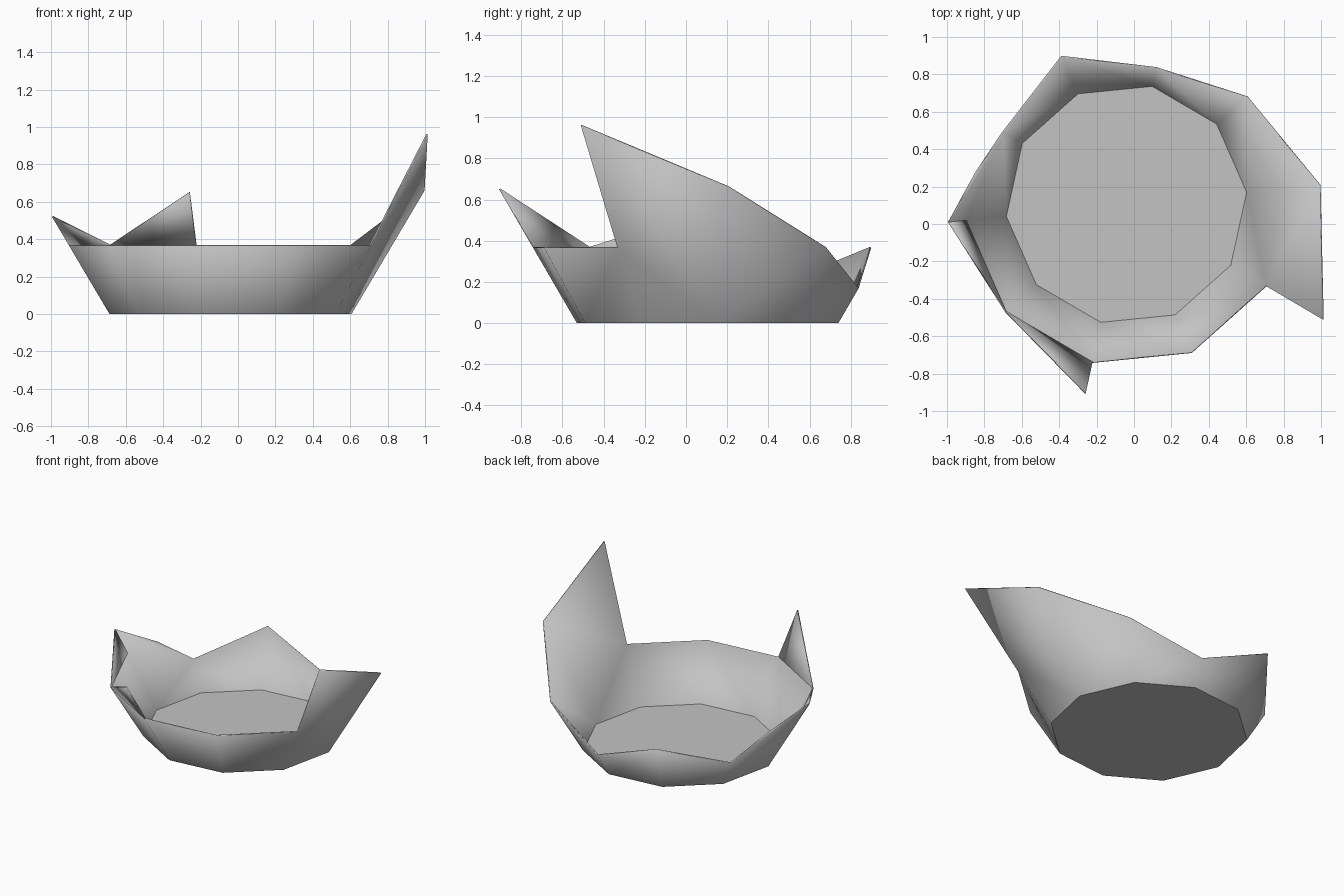
import bpy, bmesh, math
from mathutils import Vector

cube = bpy.data.objects.get("Cube")
if cube:
    bpy.data.objects.remove(cube)

SIDES = 10
CENTER = Vector((-0.04, 0.105, 0))
START = math.radians(5.7)
RIM = 0.366

grey = bpy.data.materials.new("stone_grey")
grey.use_nodes = True
colour = (0.55, 0.55, 0.55, 1)
grey.diffuse_color = colour
grey.node_tree.nodes["Principled BSDF"].inputs["Base Color"].default_value = colour


def cone_point(k, z):
    """Point on the flared wall at corner k (halves lie mid-facet)."""
    low = math.floor(k)
    def corner(i):
        a = START + i * math.tau / SIDES
        r = 0.65 + 0.595 * z
        return CENTER + Vector((r * math.cos(a), r * math.sin(a), z))
    return corner(low).lerp(corner(low + 1), k - low)


def build(name, polygons):
    """Weld polygons given as (corner, height) pairs into a thin shell."""
    bm = bmesh.new()
    verts = {}
    for poly in polygons:
        face = []
        for k, z in poly:
            key = (k % SIDES, z)
            if key not in verts:
                verts[key] = bm.verts.new(cone_point(*key))
            face.append(verts[key])
        bm.faces.new(face)
    mesh = bpy.data.meshes.new(name)
    bm.to_mesh(mesh)
    bm.free()
    mesh.materials.append(grey)
    obj = bpy.data.objects.new(name, mesh)
    bpy.context.collection.objects.link(obj)
    shell = obj.modifiers.new("thin_shell", 'SOLIDIFY')
    shell.thickness = 0.008
    shell.offset = -1
    bpy.ops.object.select_all(action='DESELECT')
    obj.select_set(True)
    bpy.context.view_layer.objects.active = obj
    bpy.ops.object.shade_smooth_by_angle(angle=math.radians(40))
    return obj


# Broken upper edge: heights at the start and end of each facet
heights = {0: (0.66, RIM), 1: (RIM, 0.17), 2: (0.17, RIM), 3: (RIM, 0.2)}
walls = []
for k in range(SIDES):
    a, b = heights.get(k, (RIM, RIM))
    poly = [(k, 0), (k + 1, 0), (k + 1, b), (k, a)]
    if k == 4:    # side point rising above the rim
        poly = [(4, 0), (5, 0), (5, RIM), (5, 0.52), (4.5, RIM), (4, 0.2)]
    elif k == 9:  # tallest point
        poly = [(9, 0), (10, 0), (10, 0.66), (9, 0.96), (9, RIM)]
    walls.append(poly)

# Bowl floor, wound to face down
floor = [(k, 0) for k in reversed(range(SIDES))]
build("broken_bowl", walls + [floor])

# Triangular shards standing on the rim
build("side_shard", [[(5, RIM), (6, RIM), (5, 0.52)]])
build("front_shard", [[(6, RIM), (7, RIM), (7, 0.65)]])
